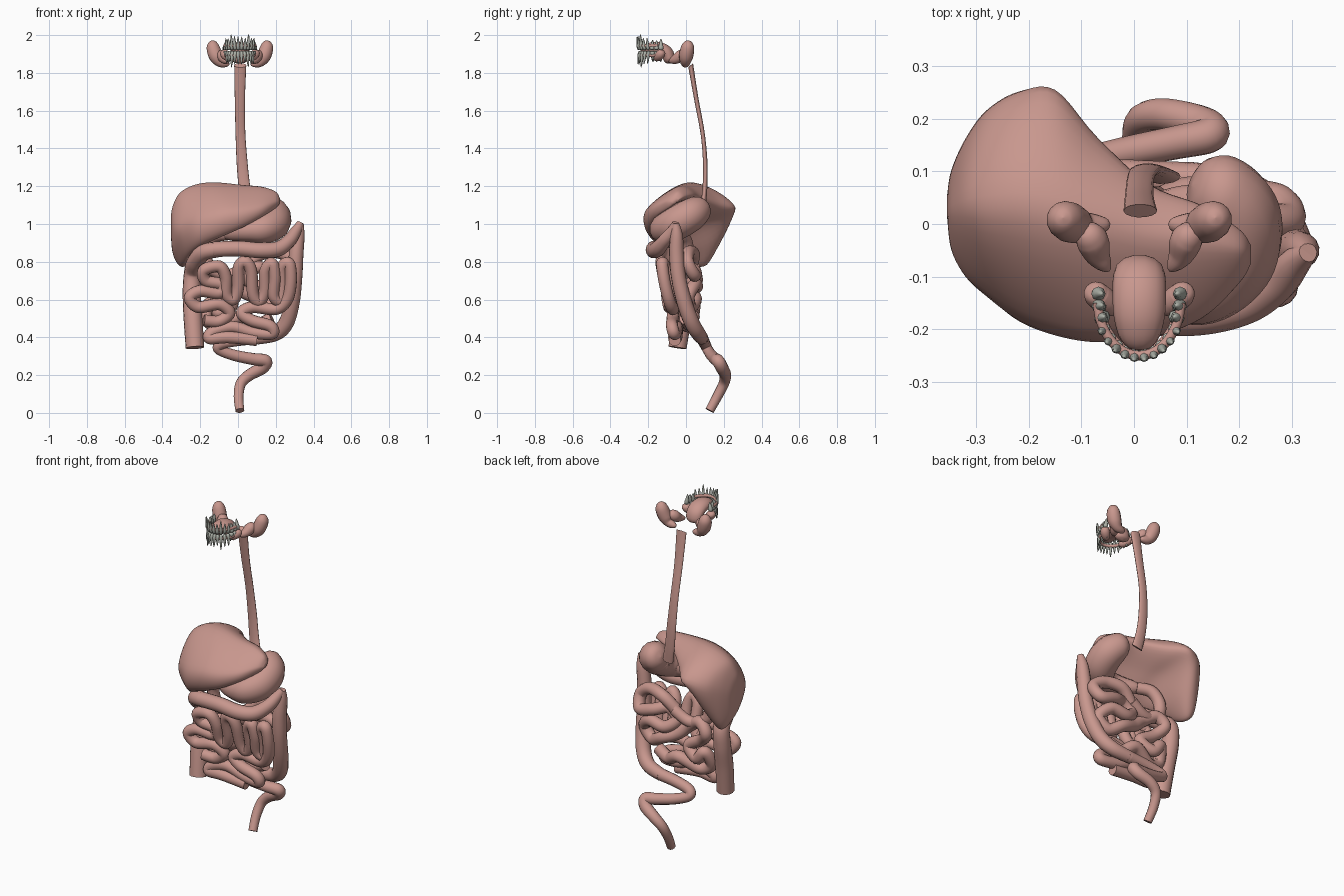
import bpy, bmesh, math, random

random.seed(4)
CX = 0.01  # centre line of the head parts


def material(name, rgb):
    m = bpy.data.materials.new(name)
    m.diffuse_color = (*rgb, 1)
    return m


FLESH = material("flesh", (0.58, 0.31, 0.27))
ENAMEL = material("enamel", (0.42, 0.44, 0.39))


def spline(pts, n=8, closed=False):
    """Catmull-Rom resampling of points of any dimension."""
    out, k = [], len(pts)
    pick = (lambda i: pts[i % k]) if closed else (lambda i: pts[max(0, min(k - 1, i))])
    for i in range(k if closed else k - 1):
        a, b, c, d = (pick(i + j) for j in (-1, 0, 1, 2))
        for s in range(n):
            t = s / n
            out.append(tuple(0.5 * (2 * q + (r - p) * t + (2 * p - 5 * q + 4 * r - w) * t * t
                                    + (3 * q - p - 3 * r + w) * t ** 3)
                             for p, q, r, w in zip(a, b, c, d)))
    if not closed:
        out.append(tuple(pts[-1]))
    return out


def tube(name, pts, scale=(1, 1, 1), rounded=0.0):
    """Tube through (x, y, z, radius) points; scale flattens only the section."""
    path = spline([(p[0] / scale[0], p[1] / scale[1], p[2] / scale[2], p[3]) for p in pts])
    cu = bpy.data.curves.new(name, 'CURVE')
    cu.dimensions = '3D'
    cu.bevel_depth = 1
    cu.bevel_resolution = 5
    cu.use_fill_caps = True
    sp = cu.splines.new('POLY')
    sp.points.add(len(path) - 1)
    for i, (p, q) in enumerate(zip(sp.points, path)):
        r, s = q[3], i / (len(path) - 1)
        if rounded:
            w = min(1, min(s, 1 - s) / rounded)
            r *= math.sqrt(max(0.002, 1 - (1 - w) ** 2))
        p.co = (*q[:3], 1)
        p.radius = r
    ob = bpy.data.objects.new(name, cu)
    ob.scale = scale
    bpy.context.collection.objects.link(ob)
    cu.materials.append(FLESH)
    bpy.ops.object.select_all(action='DESELECT')
    ob.select_set(True)
    bpy.context.view_layer.objects.active = ob
    bpy.ops.object.convert(target='MESH')
    bpy.ops.object.shade_smooth_by_angle(angle=math.radians(50))
    return ob


def loft(name, rings, mat):
    """Skin equal-length rings of points and cap both ends."""
    bm = bmesh.new()
    vr = [[bm.verts.new(p) for p in ring] for ring in rings]
    n = len(vr[0])
    for a, b in zip(vr, vr[1:]):
        for i in range(n):
            bm.faces.new((a[i], a[(i + 1) % n], b[(i + 1) % n], b[i]))
    bm.faces.new(vr[0][::-1])
    bm.faces.new(vr[-1])
    bmesh.ops.recalc_face_normals(bm, faces=bm.faces)
    for f in bm.faces:
        f.smooth = True
    me = bpy.data.meshes.new(name)
    bm.to_mesh(me)
    bm.free()
    me.materials.append(mat)
    ob = bpy.data.objects.new(name, me)
    bpy.context.collection.objects.link(ob)
    return ob


# Oesophagus, flattened front to back
tube("oesophagus", [(0.012, 0.025, 1.84, .032), (0.010, 0.055, 1.66, .027), (0.013, 0.088, 1.48, .026),
                    (0.022, 0.102, 1.32, .029), (0.035, 0.10, 1.19, .031), (0.055, 0.09, 1.09, .034)],
     scale=(1, 0.42, 1))

# Liver: x, then front, top, back, underside and lower front edge as (y, z)
liver = [
    (-.355, .01, 1.0, .025, 1.04, .055, 1.00, .05, .94, .02, .95),
    (-.347, -.05, .99, .025, 1.09, .10, 1.01, .08, .86, .0, .88),
    (-.32, -.10, .99, .03, 1.15, .16, 1.04, .11, .80, -.02, .85),
    (-.28, -.135, 1.01, .03, 1.185, .215, 1.06, .11, .79, -.06, .84),
    (-.22, -.175, 1.03, .03, 1.21, .25, 1.08, .12, .88, -.12, .87),
    (-.15, -.20, 1.05, .02, 1.22, .255, 1.09, .07, .99, -.155, .905),
    (-.07, -.212, 1.07, .00, 1.217, .165, 1.11, .00, 1.02, -.18, .94),
    (.03, -.205, 1.08, -.03, 1.205, .075, 1.14, -.06, 1.06, -.185, .985),
    (.13, -.17, 1.10, -.04, 1.195, .035, 1.15, -.06, 1.10, -.155, 1.04),
    (.20, -.11, 1.12, -.05, 1.17, -.01, 1.145, -.05, 1.11, -.095, 1.085),
    (.222, -.075, 1.12, -.055, 1.135, -.04, 1.13, -.05, 1.115, -.07, 1.11)]
rings = [[(r[0], *p) for p in spline([r[i:i + 2] for i in range(1, 11, 2)], 8, True)]
         for r in spline(liver, 5)]
loft("liver", rings, FLESH)

# Stomach and duodenum
tube("stomach", [(.11, .075, 1.09, .06), (.16, .055, 1.07, .08), (.19, .01, 1.04, .09),
                 (.182, -.06, 1.0, .09), (.13, -.115, .975, .078), (.06, -.12, .965, .06),
                 (-.01, -.09, .955, .046), (-.08, -.04, .945, .034)], rounded=0.12)
tube("duodenum", [(-.06, -.05, .945, .032), (-.13, -.01, .93, .034), (-.17, .01, .86, .034),
                  (-.15, .02, .77, .033), (-.05, .03, .73, .032), (.05, .04, .78, .032)])

# Large intestine: ascending, transverse, descending, sigmoid
tube("ascending_colon", [(-.228, -.045, .345, .049), (-.238, -.02, .5, .05), (-.245, .01, .64, .048),
                         (-.24, .01, .74, .046), (-.225, -.06, .80, .045), (-.18, -.13, .85, .044),
                         (-.11, -.16, .865, .042)])
tube("transverse_colon", [(-.13, -.158, .865, .042), (0, -.168, .87, .042), (.12, -.17, .86, .042),
                          (.21, -.15, .868, .041), (.27, -.115, .91, .036), (.305, -.075, .96, .03),
                          (.33, -.055, 1.005, .018)])
tube("descending_colon", [(.33, -.055, 1.005, .018), (.32, -.05, .94, .033), (.308, -.05, .84, .039),
                          (.302, -.04, .72, .039), (.287, -.01, .59, .041), (.257, .03, .48, .041),
                          (.2, .065, .42, .039), (.1, .085, .395, .034)])
tube("sigmoid_colon", [(.12, .083, .398, .034), (0, .09, .385, .032), (-.09, .10, .365, .03),
                       (-.1, .115, .335, .028), (-.02, .135, .305, .03), (.08, .155, .285, .032),
                       (.145, .17, .275, .034), (.13, .19, .24, .034), (.06, .208, .2, .031),
                       (.015, .2, .155, .028), (.003, .165, .085, .026), (.01, .125, .012, .024)])

# Small intestine, front coils: (x, z) with depth following the belly slope
front = [(-.18, .49), (-.1, .485), (-.045, .53), (-.1, .575), (-.21, .56), (-.255, .61), (-.2, .645),
         (-.1, .635), (-.09, .68), (-.17, .70), (-.18, .755), (-.1, .775), (-.065, .72), (-.06, .63),
         (-.025, .6), (0, .66), (.005, .77), (.04, .80), (.07, .75), (.08, .63), (.11, .59), (.14, .64),
         (.145, .75), (.18, .79), (.195, .72), (.19, .62), (.225, .595), (.235, .68), (.235, .77),
         (.27, .79), (.28, .7), (.26, .6), (.2, .55), (.08, .56), (.02, .53), (.07, .49), (.17, .46),
         (.18, .42), (.08, .425), (-.03, .455), (-.13, .43), (-.15, .395), (-.05, .4), (.1, .385)]
tube("small_intestine_front", [(x, -.12 + (.8 - z) * .17 + .012 * math.sin(i), z, .032)
                               for i, (x, z) in enumerate(front)])

# Small intestine, back coils
back = [(.05, .78), (.12, .84), (.22, .85), (.29, .80), (.27, .73), (.18, .75), (.1, .77), (.04, .72),
        (.1, .67), (.2, .68), (.26, .62), (.2, .56), (.12, .6), (.03, .64), (-.04, .7), (-.12, .75),
        (-.17, .70), (-.12, .64), (-.03, .58), (-.1, .53), (-.15, .58), (-.17, .5), (-.1, .46),
        (.02, .51), (.1, .47), (.18, .5)]
tube("small_intestine_back", [(x, .04 - abs(z - .68) * .12 + .02 * math.sin(1.7 * i), z, .034)
                              for i, (x, z) in enumerate(back)])

# Tongue
tube("tongue", [(CX, -.085, 1.85, .03), (CX, -.097, 1.90, .034), (CX, -.13, 1.925, .035),
                (CX, -.18, 1.93, .033), (CX, -.24, 1.915, .022)], scale=(1.45, 1, 1), rounded=0.15)

# Salivary glands, one set on each side
for s, side in ((-1, "right"), (1, "left")):
    def gland(name, pts):
        tube(f"{name}_{side}", [(CX + s * x, y, z, r) for x, y, z, r in pts], rounded=0.2)
    gland("parotid_gland", [(.145, .012, 1.972, .024), (.141, .008, 1.93, .036), (.125, .0, 1.885, .037),
                            (.1, -.003, 1.855, .026), (.055, .0, 1.845, .016)])
    gland("submandibular_gland", [(.105, -.01, 1.915, .02), (.09, -.03, 1.89, .031),
                                  (.078, -.06, 1.87, .024), (.057, -.09, 1.86, .009)])
    gland("sublingual_gland", [(.088, -.125, 1.92, .018), (.08, -.135, 1.9, .025),
                               (.062, -.15, 1.885, .024), (.045, -.17, 1.875, .014)])

# Gums and teeth: upper row roots point up, lower row roots point down
for row, sign, z0, w in (("upper", 1, 1.922, 1.0), ("lower", -1, 1.915, .95)):
    def arch(a):
        return CX + .08 * w * math.sin(a), -.14 - .11 * w * math.cos(a)
    tube(row + "_gum", [(*arch(math.radians(a)), z0 + sign * .022, .009) for a in range(-85, 86, 17)])
    for i in range(16):
        a = math.radians(-94 + 12.53 * i)
        x, y = arch(a)
        side = abs(i - 7.5)
        k = 1.6 if side > 5 else 1.2
        h = (.055 if side > 5 else .085 if side == 2.5 else .068) * random.uniform(.88, 1.08)
        rings = []
        for f, r in ((0, .005), (.06, .0075), (.28, .0085), (.5, .0062), (.8, .004), (1, .001)):
            lean = -f * .008 if side > 5 else f * .01
            rings.append([(x + lean * math.sin(a) + k * r * math.cos(t),
                           y - lean * math.cos(a) + k * r * math.sin(t),
                           z0 + sign * f * h) for t in (j * math.pi / 4 for j in range(8))])
        loft(f"{row}_tooth_{i + 1}", rings, ENAMEL)
